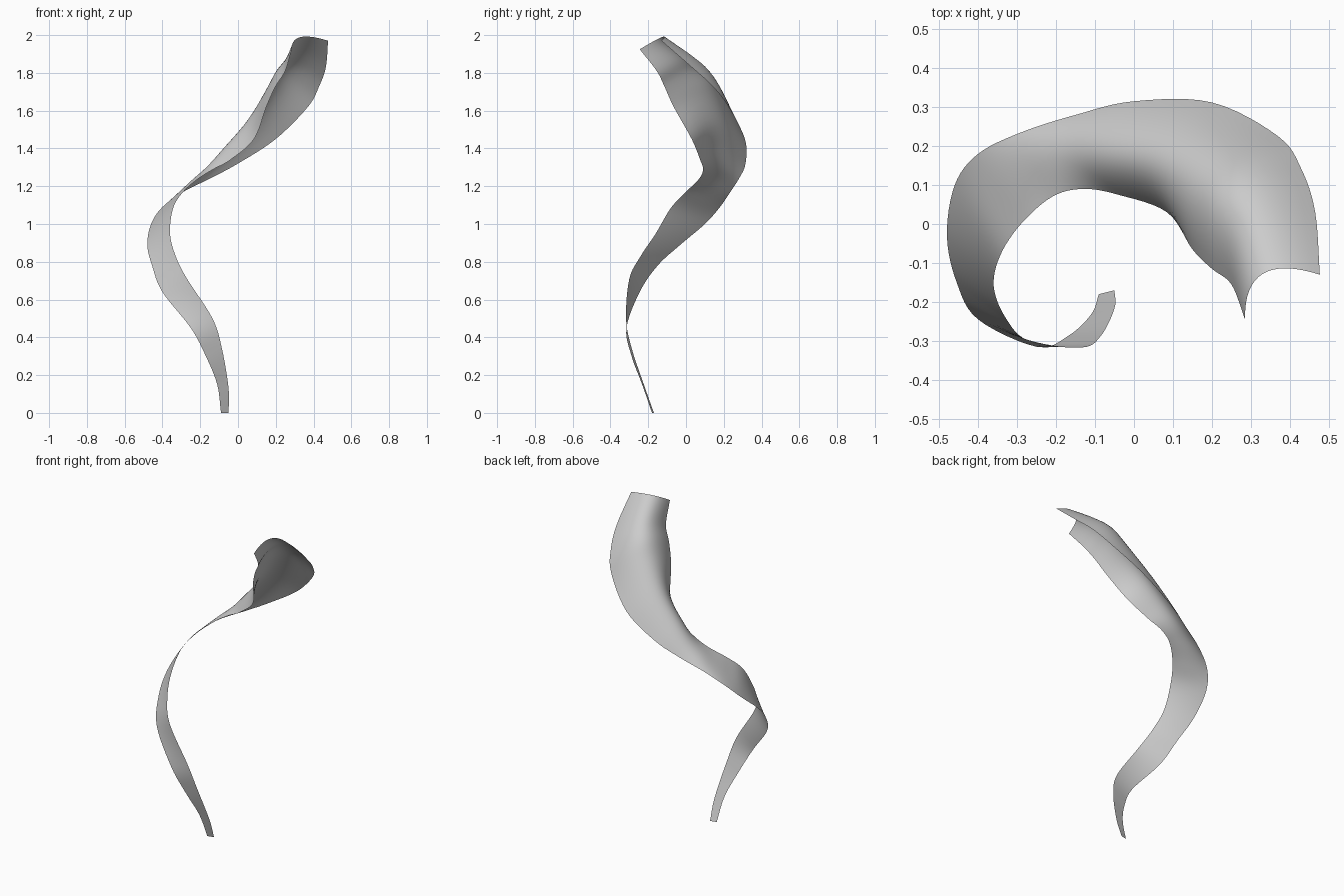
import bpy
from mathutils import Vector as V

if "Cube" in bpy.data.objects:
    bpy.data.objects.remove(bpy.data.objects["Cube"])

# Stations along the ribbon: outer edge, inner edge, (bulge of the cross-section)
O = (0, 0, 0)
STATIONS = [
    ((-.09, -.18, 0), (-.05, -.17, 0), O),
    ((-.11, -.232, .15), (-.05, -.216, .13), O),
    ((-.17, -.288, .30), (-.085, -.287, .34), O),
    ((-.25, -.315, .45), (-.135, -.317, .50), O),
    ((-.40, -.245, .64), (-.27, -.30, .71), O),
    ((-.455, -.15, .78), (-.33, -.24, .83), O),
    ((-.48, -.03, .89), (-.36, -.16, .95), O),
    ((-.46, .10, 1.0), (-.343, -.08, 1.085), O),
    ((-.40, .18, 1.09), (-.29, 0, 1.17), O),
    ((-.29, .235, 1.17), (-.21, .07, 1.24), (-.01, .01, .013)),
    ((-.15, .28, 1.24), (-.13, .09, 1.29), (-.025, .01, .037)),
    ((0, .315, 1.32), (-.04, .075, 1.34), (-.05, 0, .076)),
    ((.20, .312, 1.45), (.085, .03, 1.45), (-.09, .01, .095)),
    ((.37, .225, 1.62), (.15, -.065, 1.62), (-.087, .055, .095)),
    ((.43, .14, 1.73), (.20, -.115, 1.73), (-.082, .075, .09)),
    ((.465, .03, 1.83), (.25, -.155, 1.81), (-.07, .072, .075)),
    ((.477, -.13, 1.97), (.285, -.245, 1.925), (-.05, .06, .042)),
]
STEPS, ACROSS = 6, 16


def smooth_path(points):
    """Catmull-Rom curve through the points."""
    p = [V(q) for q in points]
    p = [2 * p[0] - p[1]] + p + [2 * p[-1] - p[-2]]
    out = []
    for i in range(1, len(p) - 2):
        a, b, c, d = p[i - 1:i + 3]
        for k in range(STEPS):
            t = k / STEPS
            out.append(.5 * (2 * b + (c - a) * t + (2 * a - 5 * b + 4 * c - d) * t * t
                             + (3 * b - a - 3 * c + d) * t ** 3))
    return out + [p[-2]]


# Twisting ribbon: arched cross-section swept between its two edges
outer, inner, bulge = (smooth_path(col) for col in zip(*STATIONS))
verts, faces = [], []
for l, r, b in zip(outer, inner, bulge):
    for j in range(ACROSS + 1):
        v = j / ACROSS
        verts.append(l.lerp(r, v) + 4 * v * (1 - v) * b)
W = ACROSS + 1
for i in range(len(outer) - 1):
    for j in range(ACROSS):
        k = i * W + j
        faces.append((k, k + W, k + W + 1, k + 1))

mesh = bpy.data.meshes.new("curled_ribbon")
mesh.from_pydata(verts, [], faces)
mesh.update()
mesh.shade_smooth()
ribbon = bpy.data.objects.new("curled_ribbon", mesh)
bpy.context.collection.objects.link(ribbon)
